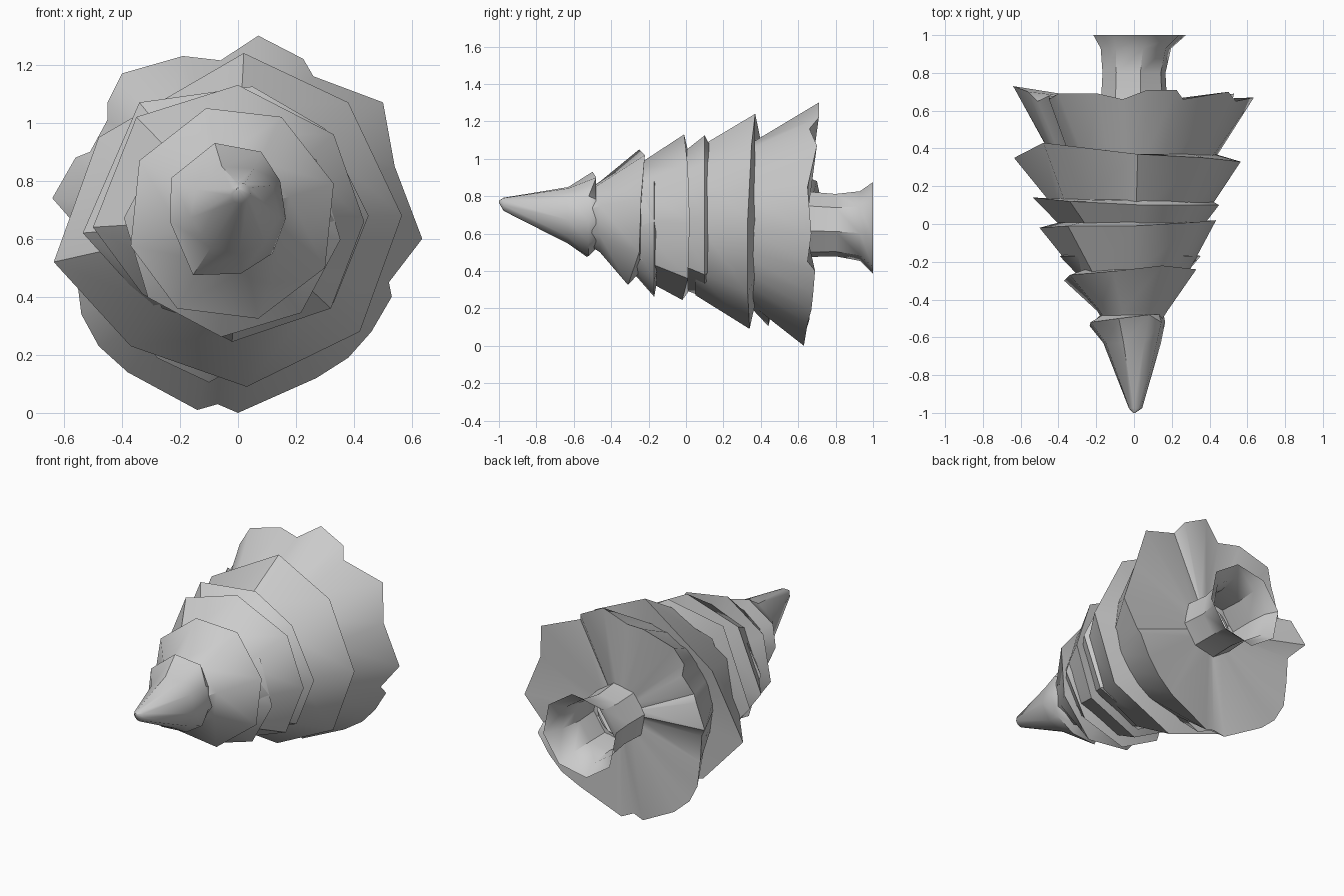
import bpy, bmesh, math


def circle(n, cx, cz, r, y, turn=0.0):
    return [(cx + r * math.sin(turn + 2 * math.pi * i / n), y,
             cz + r * math.cos(turn + 2 * math.pi * i / n)) for i in range(n)]


def loft(name, rings, cap_start=False):
    bm = bmesh.new()
    loops = [[bm.verts.new(p) for p in ring] for ring in rings]
    n = len(rings[0])
    for a, b in zip(loops, loops[1:]):
        for i in range(n):
            j = (i + 1) % n
            bm.faces.new((a[i], a[j], b[j], b[i]))
    if cap_start:
        bm.faces.new(loops[0])
    bmesh.ops.recalc_face_normals(bm, faces=bm.faces)
    me = bpy.data.meshes.new(name)
    bm.to_mesh(me)
    bm.free()
    ob = bpy.data.objects.new(name, me)
    bpy.context.collection.objects.link(ob)
    bpy.ops.object.select_all(action='DESELECT')
    ob.select_set(True)
    bpy.context.view_layer.objects.active = ob
    bpy.ops.object.shade_smooth_by_angle(angle=math.radians(40))
    return ob


def tier(name, rim, before, after, cap=False):
    """Branch skirt: rim of (x, z, y), rings before and after as (y, cx, cz, r)."""
    mx, mz = before[-1][1:3]
    angles = [math.atan2(x - mx, z - mz) for x, z, y in rim]

    def ring(y, cx, cz, r):
        return [(cx + r * math.sin(a), y, cz + r * math.cos(a)) for a in angles]
    rings = [ring(*b) for b in before]
    rings.append([(x, y, z) for x, z, y in rim])
    rings += [ring(*a) for a in after]
    return loft(name, rings, cap)


# Pointed crown with its small broken skirt
tier("tree_tip",
     [(-.08, .93, -.5), (.08, .90, -.48), (.145, .80, -.52), (.165, .67, -.52),
      (.12, .55, -.52), (.01, .48, -.52), (-.155, .475, -.53), (-.235, .66, -.54),
      (-.23, .81, -.52)],
     [(-1, 0, .77, .006), (-.975, .008, .757, .036), (-.63, -.01, .70, .155)],
     [(-.48, -.01, .69, .17)], True)

# Second skirt
tier("branch_tier_2",
     [(-.11, 1.05, -.25), (.15, 1.02, -.22), (.33, .79, -.24), (.30, .50, -.25),
      (.07, .325, -.31), (-.21, .36, -.31), (-.37, .575, -.30), (-.34, .87, -.27)],
     [(-.52, -.01, .69, .155), (-.46, -.01, .69, .195)], [(-.24, -.01, .675, .28)])

# Partial skirt showing mostly underneath
tier("branch_tier_2_lower",
     [(x, z, -.17) for x, _, z in circle(8, -.02, .635, .375, 0, .1)],
     [(-.31, -.01, .67, .25)], [(-.15, -.01, .67, .3)])

# Third skirt
tier("branch_tier_3",
     [(0, 1.13, -.01), (.33, .96, .01), (.435, .66, .02), (.32, .36, .01),
      (-.02, .245, -.02), (-.33, .41, -.02), (-.50, .64, -.02), (-.35, 1.02, -.01)],
     [(-.27, -.01, .67, .29)], [(.01, -.01, .665, .38)])

# Narrow extra skirt behind the third
tier("branch_tier_3_back",
     [(.05, 1.125, .1), (.30, .98, .1), (.45, .68, .1), (.33, .38, .1),
      (.02, .26, .1), (-.30, .36, .11), (-.535, .62, .14), (-.34, 1.07, .12)],
     [(-.03, -.01, .665, .36)], [(.13, -.01, .66, .41)])

# Fourth skirt
tier("branch_tier_4",
     [(.02, 1.24, .37), (.38, 1.07, .35), (.565, .68, .33), (.42, .28, .33),
      (.03, .09, .34), (-.37, .23, .36), (-.635, .52, .35), (-.48, .95, .43)],
     [(.05, -.01, .66, .39)], [(.37, 0, .655, .43)])

# Partial skirt low on one side
tier("branch_tier_4_lower",
     [(0, 1.09, .44), (.32, .98, .44), (.45, .66, .44), (.32, .33, .44),
      (.02, .17, .44), (-.10, .105, .44), (-.28, .19, .46), (-.49, .58, .5),
      (-.35, 1.02, .48)],
     [(.28, 0, .655, .38)], [(.48, 0, .655, .4)])

# Widest, ragged skirt closed by its underside
tier("branch_tier_5",
     [(.07, 1.30, .71), (.225, 1.22, .71), (.26, 1.16, .66), (.50, 1.07, .70),
      (.54, .85, .65), (.635, .60, .67), (.52, .45, .65), (.53, .40, .69),
      (.46, .28, .68), (.38, .19, .67), (.27, .12, .65), (0, 0, .63),
      (-.07, .03, .61), (-.14, .01, .62), (-.38, .14, .66), (-.48, .23, .65),
      (-.54, .34, .66), (-.56, .50, .66), (-.57, .66, .66), (-.64, .74, .73),
      (-.56, .88, .70), (-.51, .90, .65), (-.45, 1.01, .68), (-.45, 1.07, .66),
      (-.40, 1.17, .69), (-.19, 1.23, .69), (-.06, 1.215, .66)],
     [(.33, 0, .655, .42)], [(.65, 0, .645, .15)])

# Open flared trunk
loft("trunk", [circle(8, cx, cz, r, y, .2) for y, cx, cz, r in
               [(.62, 0, .65, .18), (.8, 0, .645, .17), (.93, .01, .64, .19),
                (1.0, .03, .63, .25)]])
